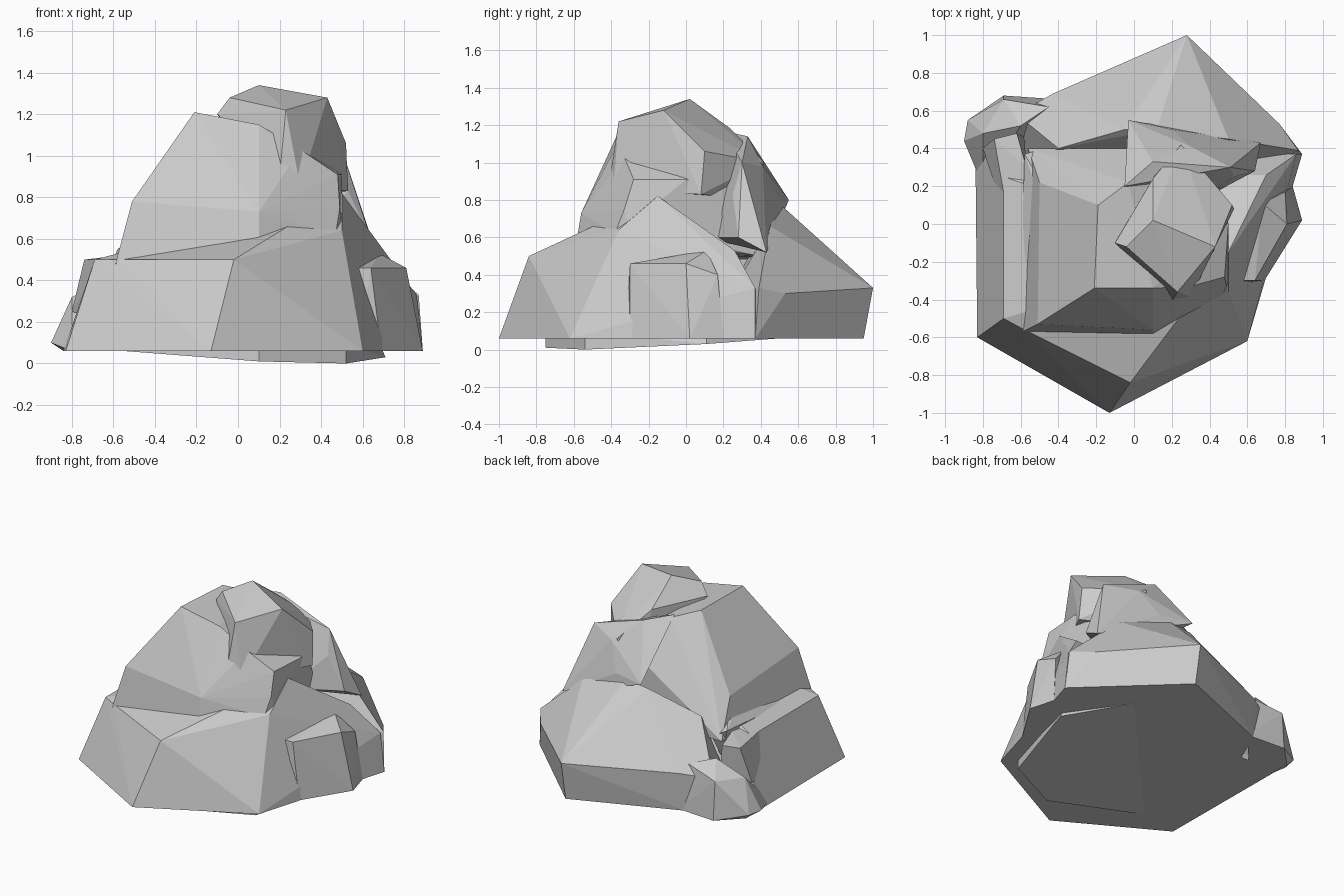
import bpy, bmesh


def rock(name, points):
    """Flat-faced boulder: convex hull of a few corner points."""
    bm = bmesh.new()
    for p in points:
        bm.verts.new(p)
    res = bmesh.ops.convex_hull(bm, input=bm.verts[:])
    loose = [v for v in bm.verts if not v.link_faces]
    bmesh.ops.delete(bm, geom=loose, context='VERTS')
    bmesh.ops.dissolve_limit(bm, angle_limit=0.03, verts=bm.verts[:], edges=bm.edges[:])
    bmesh.ops.recalc_face_normals(bm, faces=bm.faces[:])
    me = bpy.data.meshes.new(name)
    bm.to_mesh(me)
    bm.free()
    ob = bpy.data.objects.new(name, me)
    bpy.context.collection.objects.link(ob)
    return ob


B = 0.06  # common underside height

# wide lower boulder with a ridge on the right
rock("base_boulder", [
    (-.83, -.60, B), (-.13, -1, B), (.60, -.62, B), (.89, .37, B), (-.84, .42, B),
    (-.69, -.50, .50), (-.58, -.56, .50), (-.02, -.84, .50), (.50, -.36, .64),
    (.50, -.15, .82), (.70, .26, .53), (.86, .37, .33), (-.69, .25, .50)])

# sunken slab under the base
rock("under_slab", [
    (.52, -.54, 0), (.10, -.75, .01), (-.55, -.55, B), (.71, .11, .03), (.42, .50, B),
    (.52, -.54, .1), (.10, -.75, .08), (-.5, -.5, .1), (.68, .11, .1), (.40, .48, .1)])

# second tier
rock("middle_boulder", [
    (-.59, -.57, .48), (.10, -.59, .55), (.47, -.38, .62), (.50, -.30, .66),
    (-.51, -.53, .78), (.10, -.56, .73), (.49, -.33, .75),
    (-.21, -.34, 1.21), (.10, -.34, 1.15), (.30, -.33, 1.03), (.48, -.28, .91), (.50, 0, .91),
    (-.19, .10, 1.20), (-.03, .22, 1.15), (.24, .40, 1.0),
    (-.50, .22, .72), (-.56, .40, .48), (.40, .40, .5)])

# tilted summit block
rock("summit_block", [
    (.10, .02, 1.34), (.43, -.12, 1.28), (.23, -.36, 1.22), (-.04, -.12, 1.28),
    (-.10, -.10, 1.20), (.52, .10, 1.06), (.25, .42, 1.0), (.10, .24, 1.18),
    (.20, -.41, .90), (.30, -.39, .85), (.53, .08, .83), (.15, .33, .8)])

# shoulder behind the summit
rock("rear_shoulder", [
    (-.05, .20, 1.17), (.10, .33, 1.14), (.30, .41, .98), (.51, .30, 1.0),
    (.53, .25, .83), (.67, .43, .52), (.64, .28, .60), (-.03, .55, .80),
    (.20, .50, .80), (.30, .10, .6)])

# sloping boulder at the back with an upright lower face
rock("rear_boulder", [
    (.28, 1, .33), (.28, .95, B), (.87, .39, .33), (.89, .37, B), (.77, .53, .30),
    (.12, .50, .78), (-.05, .50, .76), (-.40, .40, .62), (.50, .45, .66),
    (-.43, .69, .33), (-.45, .66, B), (-.62, .58, .30), (.30, .10, B), (-.6, .3, B)])

# small boulder on the right flank
rock("right_boulder", [
    (.58, -.32, B), (.69, -.30, B), (.89, .02, B), (.84, .20, B), (.55, -.30, .46),
    (.64, -.30, .46), (.81, 0, .46), (.68, .11, .53), (.80, .17, .40), (.5, .1, B)])

# broken chunks at the back left corner
rock("left_chunk", [
    (-.88, .55, .10), (-.90, .44, .10), (-.80, .20, B), (-.84, .53, B), (-.69, .68, B),
    (-.40, .66, B), (-.80, .48, .32), (-.69, .66, .33), (-.60, .52, .42), (-.45, .62, .38)])
rock("left_spire", [
    (-.65, -.06, .50), (-.74, .45, .50), (-.62, .48, .50), (-.80, .40, .25),
    (-.58, .46, .2), (-.66, 0, .2), (-.57, .30, .52)])
rock("left_splinter", [
    (-.58, .37, .55), (-.47, .18, .62), (-.52, .20, .60), (-.60, -.40, .50),
    (-.48, .40, .50), (-.50, .30, .3)])
